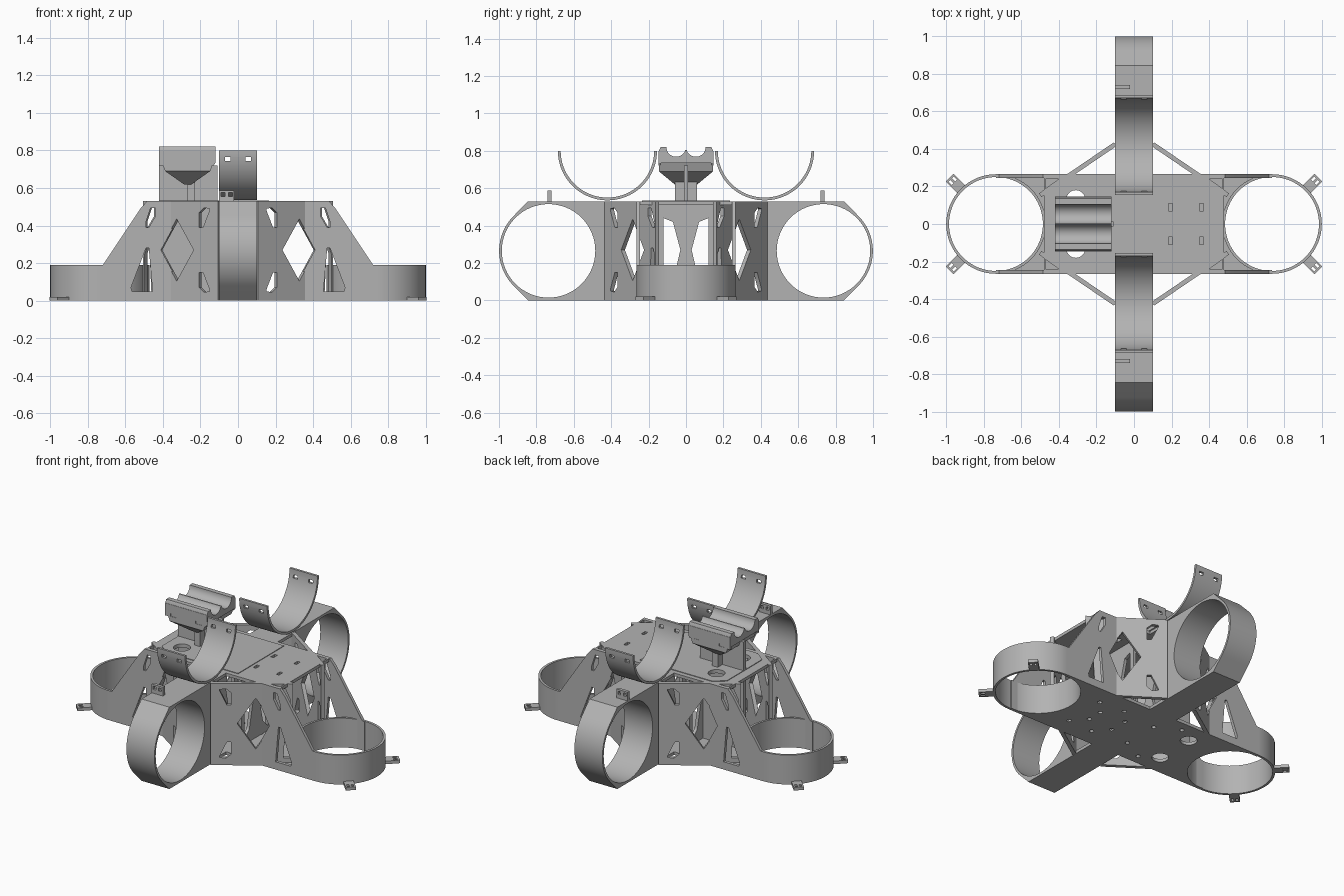
import bpy, bmesh
from math import cos, sin, pi, radians
from mathutils import Vector

cube = bpy.data.objects.get("Cube")
if cube:
    bpy.data.objects.remove(cube, do_unlink=True)

grey = bpy.data.materials.new("light grey plastic")
grey.use_nodes = True
grey.diffuse_color = (0.45, 0.45, 0.45, 1)
grey.node_tree.nodes["Principled BSDF"].inputs["Base Color"].default_value = (0.45, 0.45, 0.45, 1)

X, Y, Z = Vector((1, 0, 0)), Vector((0, 1, 0)), Vector((0, 0, 1))
ONE = [(1, 1)]
ENDS = [(1, 1), (-1, 1)]
SIDES = [(1, 1), (1, -1)]
QUAD = ENDS + [(1, -1), (-1, -1)]
parts = []


def arc(cx, cy, r, a0, a1, n=48):
    return [(cx + r * cos(radians(a0 + (a1 - a0) * i / n)),
             cy + r * sin(radians(a0 + (a1 - a0) * i / n))) for i in range(n + 1)]


def circle(cx, cy, r, n=64):
    return arc(cx, cy, r, 0, 360, n)[:-1]


def rect(cx, cy, w, h):
    return [(cx - w / 2, cy - h / 2), (cx + w / 2, cy - h / 2),
            (cx + w / 2, cy + h / 2), (cx - w / 2, cy + h / 2)]


def flip(pts):
    return [(-x, y) for x, y in pts]


def finish(name, bm, mirrors):
    """Make one object for each mirrored copy."""
    objs = []
    for mx, my in mirrors:
        b = bm.copy()
        for v in b.verts:
            v.co.x *= mx
            v.co.y *= my
        bmesh.ops.recalc_face_normals(b, faces=b.faces)
        me = bpy.data.meshes.new(name)
        b.to_mesh(me)
        b.free()
        me.materials.append(grey)
        ob = bpy.data.objects.new(name, me)
        bpy.context.collection.objects.link(ob)
        parts.append(ob)
        objs.append(ob)
    bm.free()
    return objs


def plate(name, loops, thick, origin=(0, 0, 0), u=X, v=Y, mirrors=ONE):
    """Extrude a flat outline with holes; thickness runs along u x v."""
    cu = bpy.data.curves.new(name, 'CURVE')
    cu.dimensions = '2D'
    cu.fill_mode = 'BOTH'
    cu.extrude = thick / 2
    for pts in loops:
        sp = cu.splines.new('POLY')
        sp.points.add(len(pts) - 1)
        for p, q in zip(sp.points, pts):
            p.co = (q[0], q[1], 0, 1)
        sp.use_cyclic_u = True
    tmp = bpy.data.objects.new("profile", cu)
    bpy.context.collection.objects.link(tmp)
    bpy.context.view_layer.update()
    me = bpy.data.meshes.new_from_object(tmp.evaluated_get(bpy.context.evaluated_depsgraph_get()))
    bm = bmesh.new()
    bm.from_mesh(me)
    bmesh.ops.remove_doubles(bm, verts=bm.verts, dist=1e-5)
    w, o = u.cross(v), Vector(origin)
    for p in bm.verts:
        p.co = o + u * p.co.x + v * p.co.y + w * p.co.z
    bpy.data.objects.remove(tmp, do_unlink=True)
    bpy.data.curves.remove(cu)
    bpy.data.meshes.remove(me)
    return finish(name, bm, mirrors)


C, RI, RO, W = 0.735, 0.25, 0.265, 0.265   # ring centre, radii, body half width
H, T = 0.53, 0.02                          # deck height, sheet thickness
big_holes = [circle(-0.31, s * 0.13, 0.05, 32) for s in (1, -1)]

# bottom plate, following the rings at both ends
half = [(0.1, -W), (C, -W)] + arc(C, 0, RI, 270, 90) + [(C, W), (0.1, W), (0.1, 0.45)]
outline = [(0.1, -0.45)] + half + [(-x, y) for x, y in reversed(half)] + [(-0.1, -0.45)]
screws = [circle(x, s * y, 0.014, 12) for s in (1, -1)
          for x, y in ((0.12, 0.06), (0.2, 0.15), (0.3, 0.05), (0.38, 0.14), (-0.05, 0.12), (-0.2, 0.2))]
plate("bottom_plate", [outline] + big_holes + screws, T, (0, 0, T / 2))

# top deck with slots and corner cutouts
half = [(0.1, -W), (0.48, -W), (0.48, W), (0.1, W), (0.1, 0.45)]
outline = [(0.1, -0.45)] + half + [(-x, y) for x, y in reversed(half)] + [(-0.1, -0.45)]
slots = [rect(x, s * 0.09, 0.02, 0.04) for x in (0.195, 0.36) for s in (1, -1)]
corners = [[(sx * 0.4, sy * 0.24), (sx * 0.47, sy * 0.24), (sx * 0.47, sy * 0.19)] for sx, sy in QUAD]
plate("top_deck", [outline] + big_holes + slots + corners, T, (0, 0, H - T / 2))
plate("deck_cover", [[(-0.42, -0.18), (-0.35, -0.235), (0.165, -0.235), (0.165, 0.235),
                      (-0.35, 0.235), (-0.42, 0.18)]] + big_holes, 0.006, (0, 0, H + 0.001))

# horizontal rings with small mounting tabs
plate("end_ring", [circle(C, 0, RO), circle(C, 0, RI)], 0.19, (0, 0, 0.095), mirrors=ENDS)
diag = Vector((1, 1, 0)).normalized()
cross = Z.cross(diag)
plate("ring_tab", [rect(0.305, 0, 0.09, 0.06), rect(0.325, 0.013, 0.024, 0.014),
                   rect(0.325, -0.013, 0.024, 0.014)], T, (C, 0, T / 2), diag, cross, QUAD)

# upright rings on the side arms
m = H / 2
arm = [(0.42, 0), (0.845, 0)] + arc(C, m, RO - 0.001, -45, 45, 24) + [(0.845, H), (0.42, H)]
plate("side_ring", [arm, circle(C, m, RI)], 0.2, u=Y, v=Z, mirrors=SIDES)
plate("side_ring_tab", [rect(-0.06, 0.557, 0.08, 0.06), rect(-0.08, 0.565, 0.02, 0.02),
                        rect(-0.04, 0.565, 0.02, 0.02)], T, (0, 0.73, 0), X, Z, SIDES)

# half-round cradles on top, with strap slots cut near the rims
cradles = plate("cradle", [arc(0.42, 0.8, RO, 180, 360) + arc(0.42, 0.8, RI, 360, 180)],
                0.2, u=Y, v=Z, mirrors=SIDES)
bm = bmesh.new()
for x in (-0.055, 0.055):
    r = bmesh.ops.create_cube(bm, size=1)
    for p in r["verts"]:
        p.co = Vector((x + p.co.x * 0.03, p.co.y * 3, 0.755 + p.co.z * 0.02))
cutter = finish("strap_slot_cutter", bm, ONE)[0]
parts.remove(cutter)
cutter.hide_render = True
cutter.hide_viewport = True
cutter.display_type = 'WIRE'
for ob in cradles:
    mod = ob.modifiers.new("strap_slots", 'BOOLEAN')
    mod.operation = 'DIFFERENCE'
    mod.solver = 'EXACT'
    mod.object = cutter

# diagonal braces with a diamond window
start = Vector((0.1, 0.425, 0))
along = Vector((0.4, -0.272, 0)).normalized()
k = 1 / along.x


def on_brace(pts):
    return [((x - 0.1) * k, z) for x, z in pts]


diamond = [(0.23, 0.27), (0.32, 0.105), (0.41, 0.27), (0.32, 0.435)]
upper = [(0.145, 0.49), (0.145, 0.48), (0.18, 0.39), (0.2, 0.39), (0.2, 0.47), (0.175, 0.495)]
lower = [(x, 0.54 - z) for x, z in upper]
end_top = [(0.44, 0.45), (0.44, 0.495), (0.465, 0.495), (0.49, 0.42), (0.49, 0.39), (0.475, 0.39)]
brace = [(0.1, 0), (0.5, 0), (0.5, H), (0.1, H)]
end_low = [(0.455, 0.05), (0.49, 0.05), (0.49, 0.25), (0.48, 0.28), (0.465, 0.28)]
plate("diagonal_brace", [on_brace(p) for p in (brace, diamond, upper, lower, end_top, end_low)],
      0.024, start, along, Z, QUAD)

# straight side walls sloping down to the rings
wall = [(0.35, 0), (C, 0), (C, 0.19), (0.72, 0.19), (0.52, 0.49), (0.485, H), (0.35, H),
        (0.35, 0.38), (0.41, 0.27), (0.35, 0.16)]
low = [(0.455, 0.05), (0.565, 0.05), (0.57, 0.07), (0.49, 0.28), (0.475, 0.28)]
plate("side_wall", [wall, end_top, low], T, (0, W - T / 2, 0), X, Z, QUAD)

# inner ribs with a waisted centre
hole = [(0.12, 0.05), (0.12, 0.44), (0.07, 0.42), (0.03, 0.27), (0.07, 0.1)]
plate("inner_rib", [rect(0, m, 0.3, H - 0.02), hole, flip(hole)], T, (0.12, 0, 0), Y, Z, ENDS)

# raised mount: crossed post, flared neck and grooved head
plate("mount_web", [rect(-0.265, 0.37, 0.31, 0.7)], 0.024, u=X, v=Z)
plate("mount_post", [rect(0, 0.58, 0.12, 0.14)], 0.04, (-0.25, 0, 0), Y, Z)
bm = bmesh.new()
rings = []
for w, d, z in ((0.04, 0.12, 0.62), (0.24, 0.29, 0.69), (0.28, 0.29, 0.745)):
    rings.append([bm.verts.new((x - 0.268, y, z)) for x, y in rect(0, 0, w, d)])
for a, b in zip(rings, rings[1:]):
    for i in range(4):
        bm.faces.new((a[i], a[(i + 1) % 4], b[(i + 1) % 4], b[i]))
bm.faces.new(rings[0])
bm.faces.new(rings[-1])
finish("mount_neck", bm, ONE)
groove = arc(0.053, 0.82, 0.052, 360, 180, 20)
groove = [(y, min(z, 0.805) if y < 0.03 else z) for y, z in groove]
head = [(-0.145, 0.735), (0.145, 0.735), (0.145, 0.8), (0.135, 0.82)] + groove
head += flip(list(reversed(groove))) + [(-0.135, 0.82), (-0.145, 0.8)]
plate("mount_head", [head], 0.3, (-0.27, 0, 0), Y, Z)
ear = [(-0.42, 0.72), (-0.13, 0.72), (-0.12, 0.735), (-0.12, 0.8), (-0.42, 0.8)]
plate("head_lip", [ear, rect(-0.36, 0.733, 0.04, 0.018), rect(-0.18, 0.733, 0.04, 0.018)],
      0.012, (0, 0.141, 0), X, Z, SIDES)

# smooth the curved walls and keep the edges crisp
bpy.ops.object.select_all(action='DESELECT')
for ob in parts:
    ob.select_set(True)
bpy.context.view_layer.objects.active = parts[0]
bpy.ops.object.shade_smooth_by_angle(angle=radians(30))
